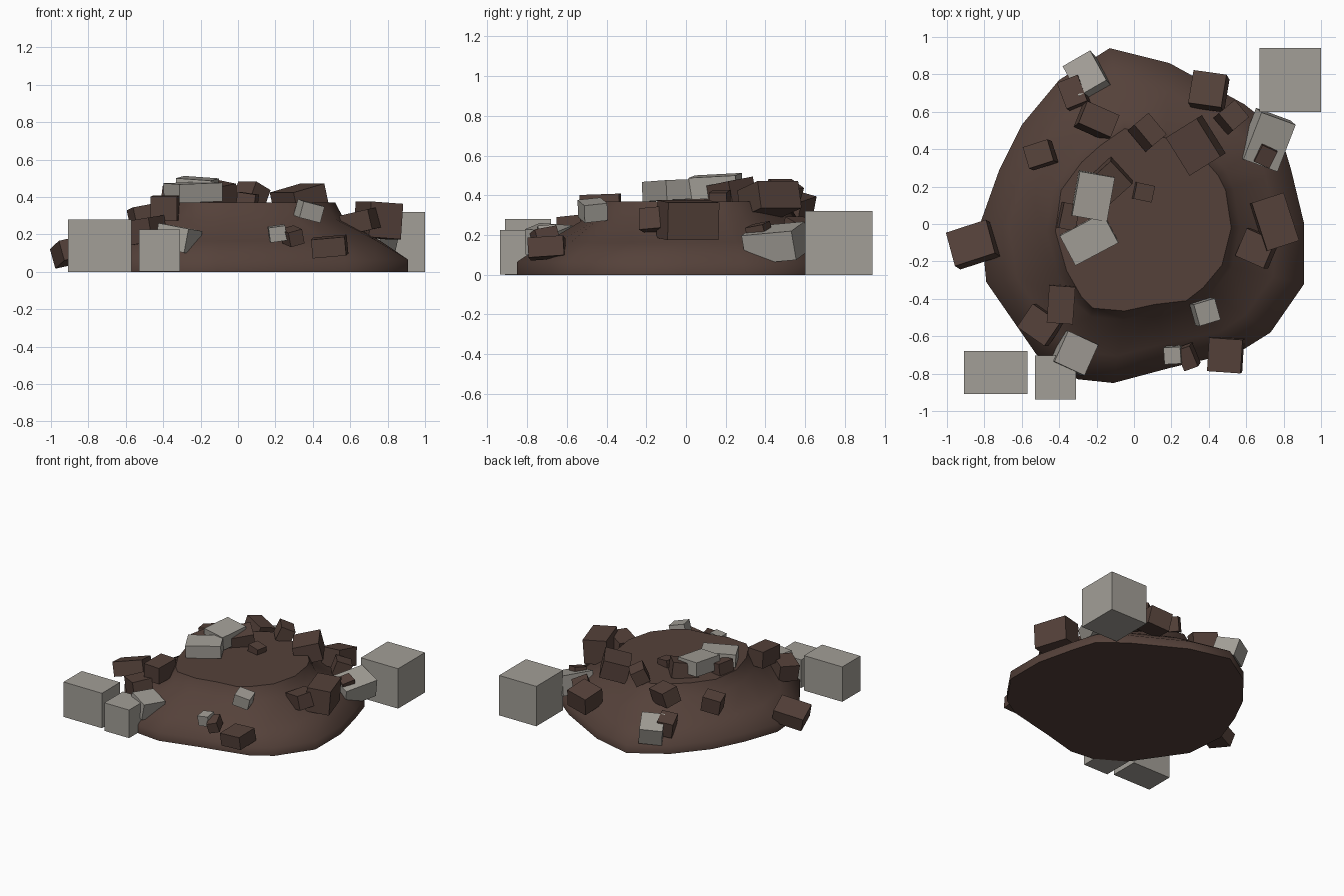
import bpy
import bmesh
from math import radians
from mathutils import Vector

default_cube = bpy.data.objects.get("Cube")
if default_cube:
    bpy.data.objects.remove(default_cube, do_unlink=True)


def make_material(name, colour):
    material = bpy.data.materials.new(name)
    material.use_nodes = True
    rgba = (*colour, 1)
    material.diffuse_color = rgba
    shader = next(node for node in material.node_tree.nodes if node.type == "BSDF_PRINCIPLED")
    shader.inputs["Base Color"].default_value = rgba
    return material


dirt = make_material("brown_dirt", (.09, .053, .042))
stone = make_material("grey_stone", (.365, .345, .31))


def add_object(name, bm, material):
    mesh = bpy.data.meshes.new(name)
    bm.to_mesh(mesh)
    bm.free()
    mesh.materials.append(material)
    thing = bpy.data.objects.new(name, mesh)
    bpy.context.collection.objects.link(thing)
    return thing


def block(name, material, centre, size, turn=(0, 0, 0)):
    """A cuboid with its centre, its side lengths and its tilt in degrees."""
    bm = bmesh.new()
    bmesh.ops.create_cube(bm, size=1)
    bmesh.ops.scale(bm, vec=size, verts=bm.verts)
    thing = add_object(name, bm, material)
    thing.location = centre
    thing.rotation_euler = [radians(angle) for angle in turn]
    return thing


def build_mound(foot, rim):
    """Loft an irregular foot outline up to a flat, sharp-edged rim."""
    bm = bmesh.new()
    levels = ((0, 0), (0, .065), (.38, .165), (.88, .28), (1, .37))
    rings = []
    for blend, height in levels:
        ring = []
        for outer, inner in zip(foot, rim):
            x, y = Vector(outer).lerp(Vector(inner), blend)
            ring.append(bm.verts.new((x, y, height)))
        rings.append(ring)
    count = len(foot)
    for lower, upper in zip(rings, rings[1:]):
        for i in range(count):
            j = (i + 1) % count
            side = bm.faces.new((lower[i], lower[j], upper[j], upper[i]))
            side.smooth = True
    for cap in (rings[0][::-1], rings[-1]):
        face = bm.faces.new(cap)
        for edge in face.edges:
            edge.smooth = False
    return add_object("dirt_mound", bm, dirt)


# Mound outlines, anticlockwise from the left side
foot_outline = [
    (.91, 0), (.84, .29), (.78, .49), (.59, .64), (.19, .86), (-.13, .94),
    (-.4, .77), (-.6, .53), (-.72, .29), (-.82, .01), (-.79, -.31), (-.52, -.7),
    (-.3, -.83), (-.11, -.85), (.19, -.77), (.57, -.68), (.73, -.58), (.91, -.32),
]
rim_outline = [
    (.52, -.02), (.49, .18), (.45, .26), (.38, .34), (.17, .46), (-.05, .51),
    (-.18, .42), (-.28, .33), (-.39, .18), (-.42, -.04), (-.36, -.25), (-.28, -.39),
    (-.22, -.45), (-.05, -.465), (.11, -.43), (.28, -.41), (.37, -.34), (.47, -.22),
]
build_mound(foot_outline, rim_outline)

# Upright stones standing on the ground around the mound
block("ground_stone_back", stone, (.835, .77, .16), (.33, .34, .32))
block("ground_stone_front_large", stone, (-.74, -.795, .14), (.34, .23, .28))
block("ground_stone_front_small", stone, (-.42, -.82, .113), (.22, .235, .225))

# Stones resting on the summit
block("summit_stone_rear", stone, (-.22, .15, .445), (.19, .24, .11), (3, 4, -10))
block("summit_stone_front", stone, (-.24, -.08, .425), (.26, .18, .1), (2, -2, 28))

# Stones lodged in the slopes
block("slope_stone_front", stone, (-.32, -.69, .175), (.18, .18, .13), (-4, 10, -25))
block("slope_stone_back", stone, (-.25, .79, .17), (.17, .19, .14), (-18, -4, 30))
block("slope_stone_left", stone, (.71, .45, .16), (.2, .27, .15), (5, 14, -20))
block("slope_stone_near_rim", stone, (.38, -.47, .325), (.12, .12, .09), (6, 14, 17))
block("slope_pebble_front", stone, (.21, -.7, .205), (.09, .09, .08), (5, -8, 3))

# Dirt clods on the summit and around its rim
block("summit_clod_small", dirt, (.05, .17, .38), (.1, .09, .08), (0, 8, -12))
block("summit_clod_under_stone", dirt, (-.14, .22, .41), (.2, .17, .12), (8, -8, 42))
block("summit_clod_side", dirt, (-.35, .04, .41), (.09, .14, .09), (0, 8, -12))
block("rim_clod_back", dirt, (.07, .49, .41), (.11, .15, .11), (0, 25, 40))
block("rim_clod_back_left", dirt, (.33, .42, .38), (.2, .24, .14), (0, -14, 32))
block("rim_clod_back_right", dirt, (-.2, .55, .34), (.19, .13, .12), (-15, 8, -24))
block("rim_clod_front_right", dirt, (-.39, -.43, .34), (.14, .2, .13), (2, 0, -4))

# Dirt clods on the right slope
block("right_clod_low", dirt, (-.86, -.11, .115), (.23, .19, .11), (-14, -12, 18))
block("right_clod_back", dirt, (-.5, .37, .29), (.14, .12, .12), (-8, -10, 18))
block("right_clod_front", dirt, (-.5, -.54, .22), (.18, .15, .13), (5, -8, -35))

# Dirt clods on the left slope
block("left_clod_large", dirt, (.75, .01, .275), (.18, .27, .19), (0, 4, 18))
block("left_clod_front", dirt, (.66, -.13, .27), (.17, .16, .11), (5, -12, -24))
block("left_clod_on_stone", dirt, (.7, .37, .21), (.09, .1, .09), (10, 12, -25))

# Dirt clods on the back slope
block("back_clod_small", dirt, (.52, .57, .22), (.12, .12, .11), (0, 20, 40))
block("back_clod_large", dirt, (.4, .71, .22), (.18, .18, .14), (-10, -8, -8))
block("back_clod_beside_stone", dirt, (-.32, .7, .19), (.12, .15, .12), (-10, -8, 22))

# Dirt clods on the front slope
block("front_clod_large", dirt, (.49, -.7, .135), (.18, .18, .1), (4, -5, -4))
block("front_clod_small", dirt, (.29, -.71, .19), (.08, .12, .08), (10, -15, 20))
